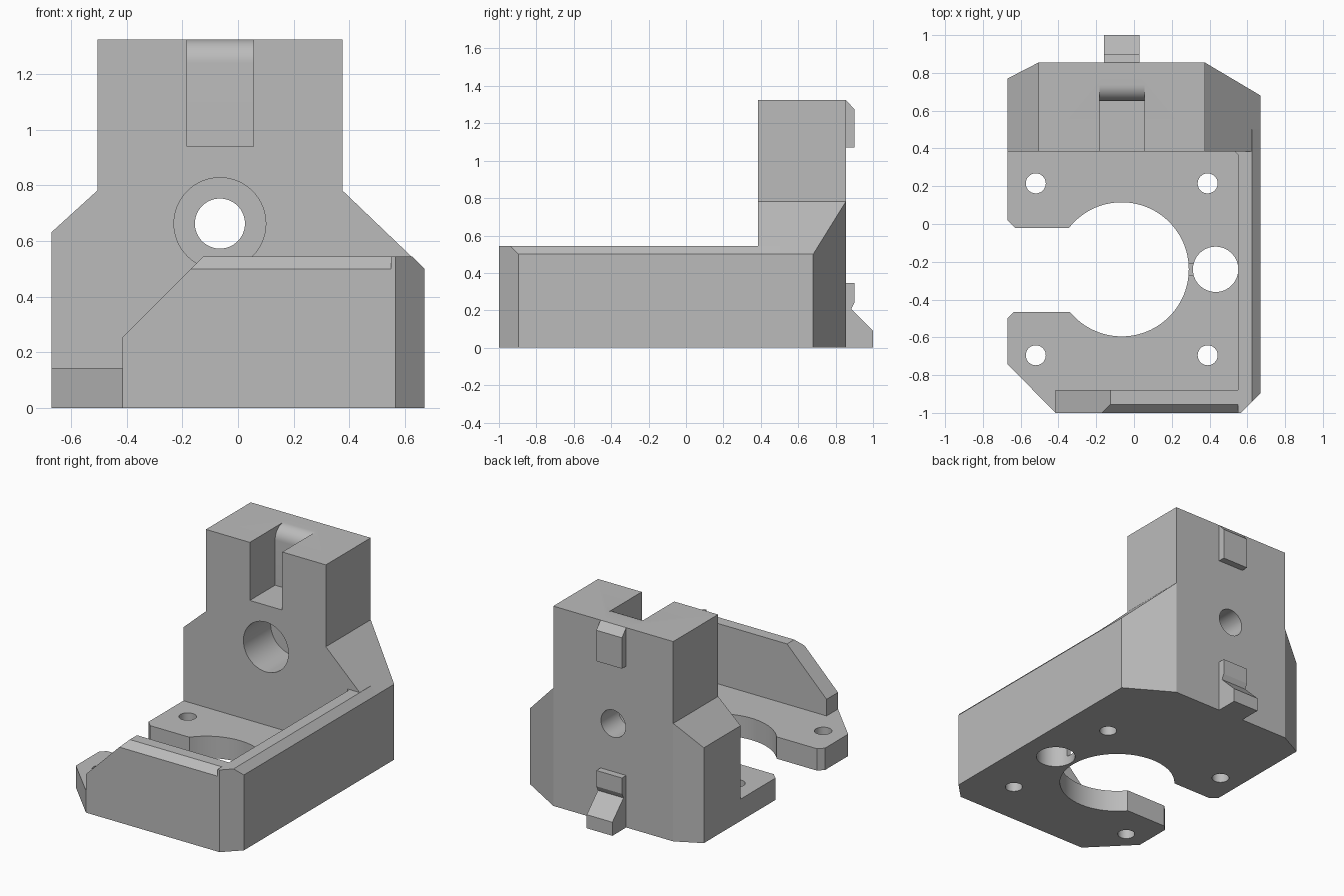
import bpy, bmesh
from math import sin, cos, pi

default = bpy.data.objects.get("Cube")
if default:
    bpy.data.objects.remove(default)

grey = bpy.data.materials.new("plain_grey")
grey.use_nodes = True
grey.diffuse_color = (0.5, 0.5, 0.5, 1)
grey.node_tree.nodes["Principled BSDF"].inputs["Base Color"].default_value = (0.5, 0.5, 0.5, 1)

PLACE = {"x": lambda a, b, t: (t, a, b),
         "y": lambda a, b, t: (a, t, b),
         "z": lambda a, b, t: (a, b, t)}


def prism(name, axis, outline, start, end):
    """Extrude a flat outline along one axis."""
    bm = bmesh.new()
    low, high = ([bm.verts.new(PLACE[axis](a, b, t)) for a, b in outline] for t in (start, end))
    bm.faces.new(low)
    bm.faces.new(high)
    n = len(outline)
    for i in range(n):
        j = (i + 1) % n
        bm.faces.new((low[i], low[j], high[j], high[i]))
    bmesh.ops.recalc_face_normals(bm, faces=bm.faces)
    mesh = bpy.data.meshes.new(name)
    bm.to_mesh(mesh)
    bm.free()
    mesh.materials.append(grey)
    obj = bpy.data.objects.new(name, mesh)
    bpy.context.collection.objects.link(obj)
    return obj


def circle(a, b, r, n=64):
    return [(a + r * cos(2 * pi * i / n), b + r * sin(2 * pi * i / n)) for i in range(n)]


def box(a0, b0, a1, b1):
    return [(a0, b0), (a1, b0), (a1, b1), (a0, b1)]


def combine(target, other, operation):
    mod = target.modifiers.new(operation, "BOOLEAN")
    mod.operation, mod.solver, mod.object = operation, "EXACT", other
    bpy.context.view_layer.objects.active = target
    bpy.ops.object.modifier_apply(modifier=mod.name)
    bpy.data.objects.remove(other)


def add(*args):
    combine(bracket, prism(*args), "UNION")


def cut(*args):
    combine(bracket, prism(*args), "DIFFERENCE")


# Base plate with an open slot on one side
PLATE = 0.145
bracket = prism("motor_bracket", "z", [
    (-0.67, 0.6), (-0.67, 0.02), (-0.63, -0.02), (-0.2, -0.02), (-0.2, -0.465), (-0.635, -0.465),
    (-0.67, -0.5), (-0.67, -0.742), (-0.415, -1), (0.67, -1), (0.67, 0.6)], 0, PLATE)
cut("motor_opening", "z", circle(-0.065, -0.24, 0.355, 96), -0.1, 0.3)

# Side wall and front wall with bevelled outer top edges
add("side_wall", "y", [(0.55, 0), (0.67, 0), (0.67, 0.5), (0.625, 0.545), (0.55, 0.545)], -1, 0.5)
front = prism("front_wall", "x", [(-1, 0), (-0.88, 0), (-0.88, 0.545), (-0.955, 0.545), (-1, 0.5)],
              -0.415, 0.67)
combine(front, prism("wall_slope", "y", [(-0.515, 0.155), (-0.025, 0.645), (-0.515, 0.645)], -1.1, -0.8),
        "DIFFERENCE")
combine(front, prism("end_bevel", "y", [(0.67, 0.5), (0.8, 0.5), (0.8, 0.6), (0.57, 0.6)], -1.1, -0.8),
        "DIFFERENCE")
combine(bracket, front, "UNION")

# Tall back block with stepped shoulders
add("back_block", "y", [(-0.67, 0), (0.67, 0), (0.67, 0.5), (0.375, 0.782), (0.375, 1.325),
                        (-0.505, 1.325), (-0.505, 0.782), (-0.67, 0.632)], 0.385, 0.855)
add("inner_corner", "z", [(0.53, 0.39), (0.555, 0.36), (0.57, 0.39)], 0.1, 0.545)

# Vertical corner chamfers
cut("back_left_corner", "z", [(0.375, 0.855), (0.965, 0.505), (0.965, 1.2), (0.375, 1.2)], -0.1, 1.5)
cut("back_right_corner", "z", [(-0.505, 0.855), (-0.505, 1.2), (-0.835, 1.2), (-0.835, 0.685)], -0.1, 1.5)
cut("front_corner", "z", [(0.465, -1.1), (0.8, -1.1), (0.8, -0.765)], -0.1, 1.5)

# Slot in the top with a rounded lip
R = 0.085
lip = [(0.735 - R * cos(i * pi / 24), 1.24 + R * sin(i * pi / 24)) for i in range(13)]
cut("top_slot", "x", [(0.3, 0.94), (0.65, 0.94)] + lip + [(0.735, 1.5), (0.3, 1.5)], -0.183, 0.055)

# Stepped bore through the back block
cut("bore", "y", circle(-0.065, 0.663, 0.09), 0.3, 1.1)
cut("counterbore", "y", circle(-0.065, 0.663, 0.165), 0.3, 0.67)

# Screw holes, rod hole and its relief slit
for x in (-0.52, 0.39):
    for y in (0.215, -0.695):
        cut("screw_hole", "z", circle(x, y, 0.053, 32), -0.1, 0.3)
cut("rod_hole", "z", circle(0.432, -0.24, 0.12), -0.1, 0.3)
cut("relief_slit", "z", box(0.25, -0.27, 0.35, -0.21), 0.06, 0.3)

# Clips and foot on the back face
for name, profile in {
    "top_clip": [(0.8, 1.07), (0.9, 1.07), (0.9, 1.275), (0.855, 1.325), (0.8, 1.325)],
    "lower_clip": [(0.8, 0.2), (0.88, 0.2), (0.9, 0.24), (0.9, 0.345), (0.8, 0.345)],
    "foot": [(0.8, 0), (1, 0), (1, 0.09), (0.88, 0.21), (0.8, 0.21)],
}.items():
    add(name, "x", profile, -0.16, 0.028)

bpy.ops.object.select_all(action="DESELECT")
bracket.select_set(True)
bpy.context.view_layer.objects.active = bracket
bpy.ops.object.shade_smooth_by_angle(angle=pi / 9)
